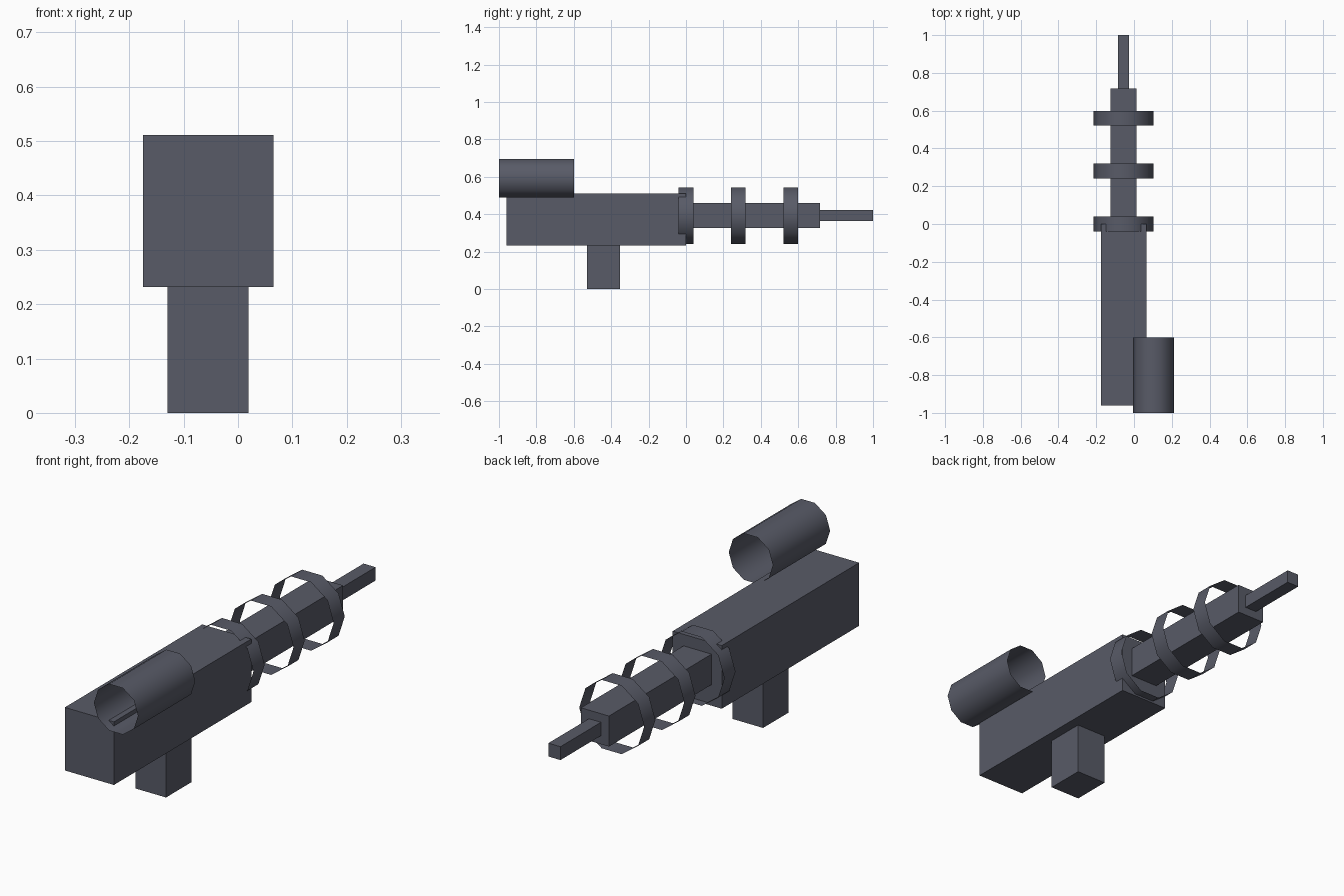
import bpy
import bmesh
from math import pi
from mathutils import Matrix, Vector

cube = bpy.data.objects.get("Cube")
if cube:
    bpy.data.objects.remove(cube, do_unlink=True)

COLOUR = (0.098, 0.104, 0.136, 1)
metal = bpy.data.materials.new("dark slate metal")
metal.use_nodes = True
metal.diffuse_color = COLOUR
metal.node_tree.nodes["Principled BSDF"].inputs["Base Color"].default_value = COLOUR


def add_object(name, bm, smooth=False):
    mesh = bpy.data.meshes.new(name)
    for face in bm.faces:
        face.smooth = smooth
    bm.to_mesh(mesh)
    bm.free()
    mesh.materials.append(metal)
    obj = bpy.data.objects.new(name, mesh)
    bpy.context.collection.objects.link(obj)
    return obj


def box(name, low, high):
    low, high = Vector(low), Vector(high)
    bm = bmesh.new()
    bmesh.ops.create_cube(bm, size=1, matrix=Matrix.Translation((low + high) / 2)
                          @ Matrix.Diagonal((*(high - low), 1)))
    return add_object(name, bm)


def open_tube(name, x, z, radius, y_start, y_end):
    """Ten-sided thin shell along y, open at both ends."""
    bm = bmesh.new()
    place = Matrix.Translation((x, (y_start + y_end) / 2, z)) @ Matrix.Rotation(pi / 2, 4, "X")
    bmesh.ops.create_cone(bm, cap_ends=False, segments=10, radius1=radius, radius2=radius,
                          depth=y_end - y_start, matrix=place)
    # Put corners on the horizontal axis
    corner = max(bm.verts, key=lambda v: v.co.x)
    if abs(corner.co.x - x - radius) > 0.001:
        bmesh.ops.rotate(bm, verts=bm.verts, cent=(x, 0, z),
                         matrix=Matrix.Rotation(pi / 10, 3, "Y"))
    bmesh.ops.recalc_face_normals(bm, faces=bm.faces)
    return add_object(name, bm, smooth=True)


# Main body and grip
box("body", (-0.175, -0.96, 0.232), (0.065, 0, 0.511))
box("grip", (-0.13, -0.53, 0), (0.019, -0.353, 0.232))

# Barrel and thin muzzle rod
box("barrel", (-0.125, -0.02, 0.325), (0.012, 0.717, 0.46))
box("muzzle_rod", (-0.086, 0.70, 0.363), (-0.027, 1, 0.422))

# Barrel rings
for i, y in enumerate((0, 0.28, 0.56)):
    open_tube(f"barrel_ring_{i + 1}", -0.056, 0.392, 0.159, y - 0.039, y + 0.039)

# Scope on the left of the body
open_tube("scope", 0.103, 0.592, 0.108, -1, -0.6)
